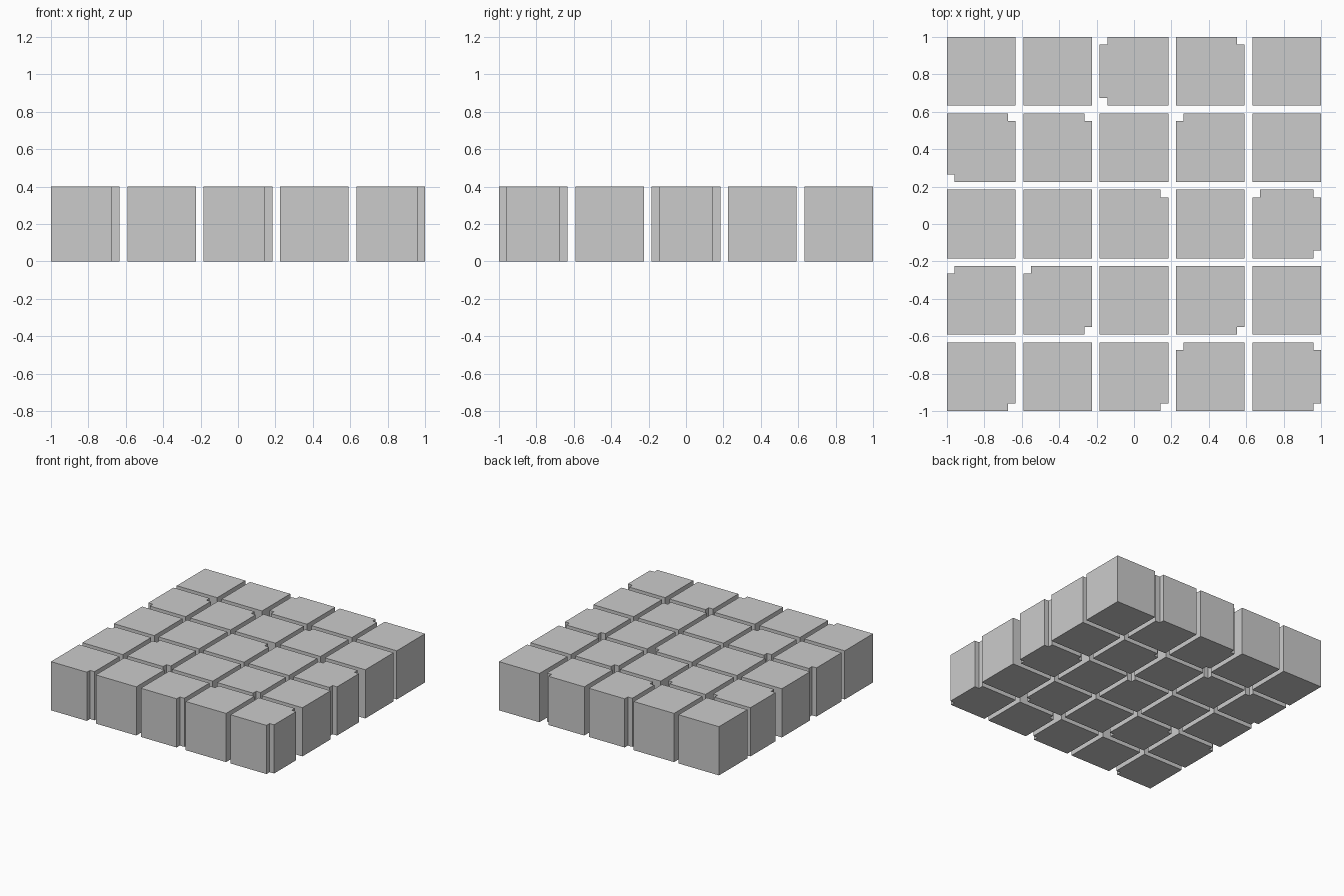
import bpy, bmesh

if "Cube" in bpy.data.objects:
    bpy.data.objects.remove(bpy.data.objects["Cube"])

U = 2 / 49            # grid unit: blocks are 9 units wide with 1 unit gaps
SIZE, PITCH, NOTCH, HEIGHT = 9 * U, 10 * U, U, 0.4

# Corner notches per block, keyed by (column, row); row 0 is the front
# l/r = left/right, f/b = front/back
NOTCHES = {
    (2, 4): "lb lf", (3, 4): "rb",
    (0, 3): "rb lf", (1, 3): "rb", (3, 3): "lb",
    (2, 2): "rb", (4, 2): "lb rb rf",
    (0, 1): "lb", (1, 1): "lb rf", (3, 1): "rf",
    (0, 0): "rf", (2, 0): "rf", (3, 0): "lb", (4, 0): "rb rf",
}
# Corners counter-clockwise; flag tells whether the side arriving is vertical
CORNERS = [("lf", -1, -1, True), ("rf", 1, -1, False),
           ("rb", 1, 1, True), ("lb", -1, 1, False)]


def block_outline(notched):
    h, i = SIZE / 2, SIZE / 2 - NOTCH
    points = []
    for name, sx, sy, arrives_vertical in CORNERS:
        if name not in notched:
            points.append((sx * h, sy * h))
            continue
        step = [(sx * h, sy * i), (sx * i, sy * i), (sx * i, sy * h)]
        points += step if arrives_vertical else step[::-1]
    return points


def add_block(col, row):
    bm = bmesh.new()
    outline = block_outline(NOTCHES.get((col, row), "").split())
    base = bm.faces.new([bm.verts.new((x, y, 0)) for x, y in outline])
    top = bmesh.ops.extrude_face_region(bm, geom=[base], use_keep_orig=True)
    verts = [g for g in top["geom"] if isinstance(g, bmesh.types.BMVert)]
    bmesh.ops.translate(bm, verts=verts, vec=(0, 0, HEIGHT))
    bmesh.ops.recalc_face_normals(bm, faces=bm.faces)
    name = f"paving_block_{col}_{row}"
    mesh = bpy.data.meshes.new(name)
    bm.to_mesh(mesh)
    bm.free()
    obj = bpy.data.objects.new(name, mesh)
    obj.location = ((col - 2) * PITCH, (row - 2) * PITCH, 0)
    bpy.context.collection.objects.link(obj)


# Five by five field of blocks
for col in range(5):
    for row in range(5):
        add_block(col, row)
